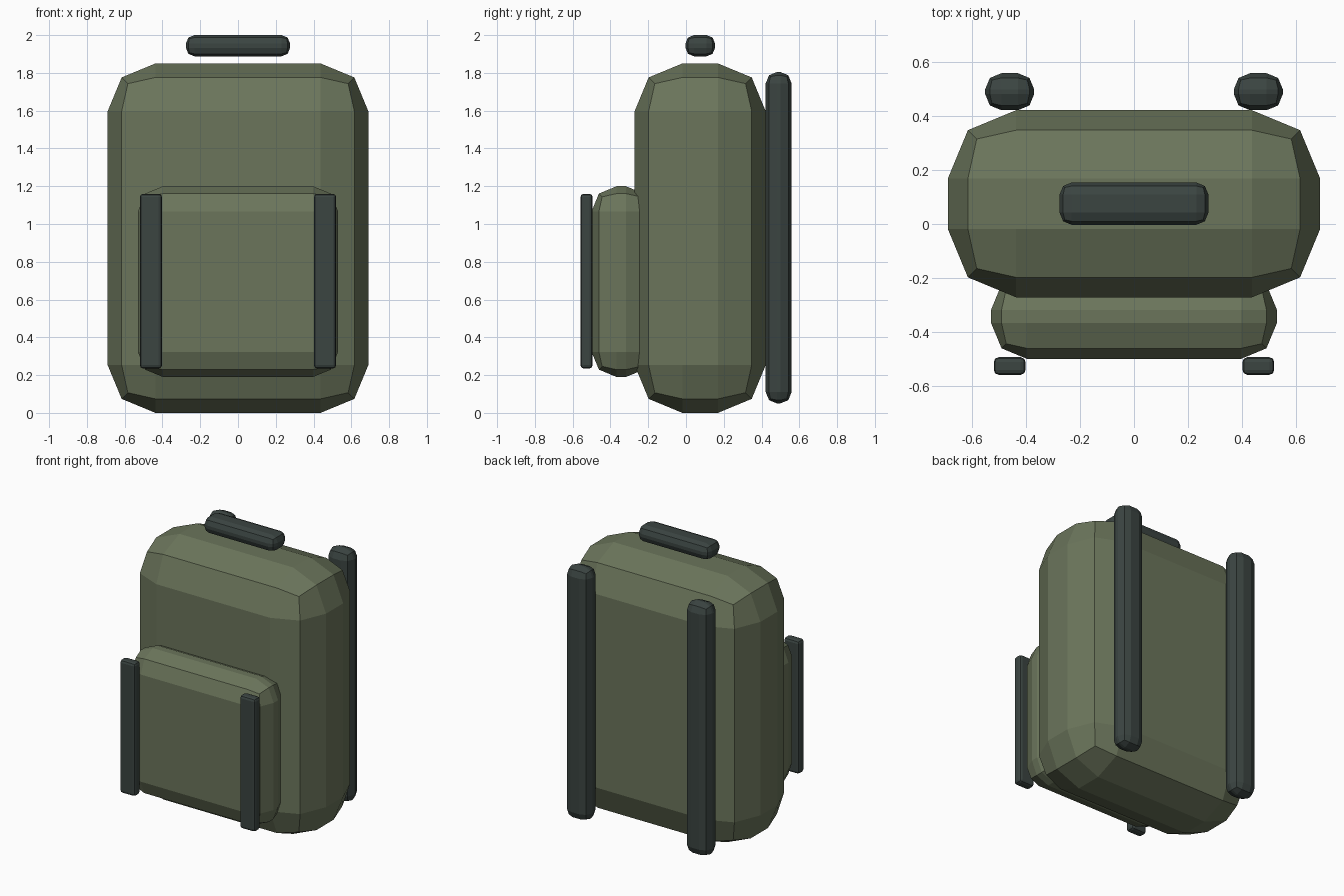
import bpy
import bmesh
from mathutils import Vector

cube = bpy.data.objects.get("Cube")
if cube:
    bpy.data.objects.remove(cube, do_unlink=True)


def make_material(name, rgb):
    mat = bpy.data.materials.new(name)
    mat.use_nodes = True
    colour = (*rgb, 1.0)
    mat.diffuse_color = colour
    mat.node_tree.nodes["Principled BSDF"].inputs["Base Color"].default_value = colour
    return mat


def chamfered_box(name, low, high, bevel, mat):
    """Box between two corners with a two-step rounded edge."""
    low, high = Vector(low), Vector(high)
    centre, size = (low + high) / 2, high - low
    bm = bmesh.new()
    bmesh.ops.create_cube(bm, size=1)
    bmesh.ops.scale(bm, vec=size, verts=bm.verts)
    mesh = bpy.data.meshes.new(name)
    bm.to_mesh(mesh)
    bm.free()
    mesh.materials.append(mat)
    obj = bpy.data.objects.new(name, mesh)
    obj.location = centre
    bpy.context.collection.objects.link(obj)
    mod = obj.modifiers.new("rounded_edges", 'BEVEL')
    mod.width = bevel
    mod.segments = 2
    mod.limit_method = 'NONE'
    return obj


canvas = make_material("olive canvas", (0.147, 0.178, 0.105))
webbing = make_material("dark slate webbing", (0.043, 0.058, 0.053))

# Main bag and front pocket
chamfered_box("bag_body", (-0.69, -0.272, 0), (0.69, 0.422, 1.85), 0.253, canvas)
chamfered_box("front_pocket", (-0.53, -0.5, 0.19), (0.53, -0.185, 1.2), 0.133, canvas)

# Carry handle
chamfered_box("top_handle", (-0.276, -0.003, 1.888), (0.276, 0.154, 2), 0.045, webbing)

# Paired straps on each side
for side, x_sign in (("left", 1), ("right", -1)):
    x = sorted((0.37 * x_sign, 0.552 * x_sign))
    chamfered_box(side + "_shoulder_strap", (x[0], 0.422, 0.05), (x[1], 0.559, 1.805), 0.06, webbing)
    x = sorted((0.402 * x_sign, 0.52 * x_sign))
    chamfered_box(side + "_pocket_strap", (x[0], -0.559, 0.235), (x[1], -0.494, 1.16), 0.018, webbing)
